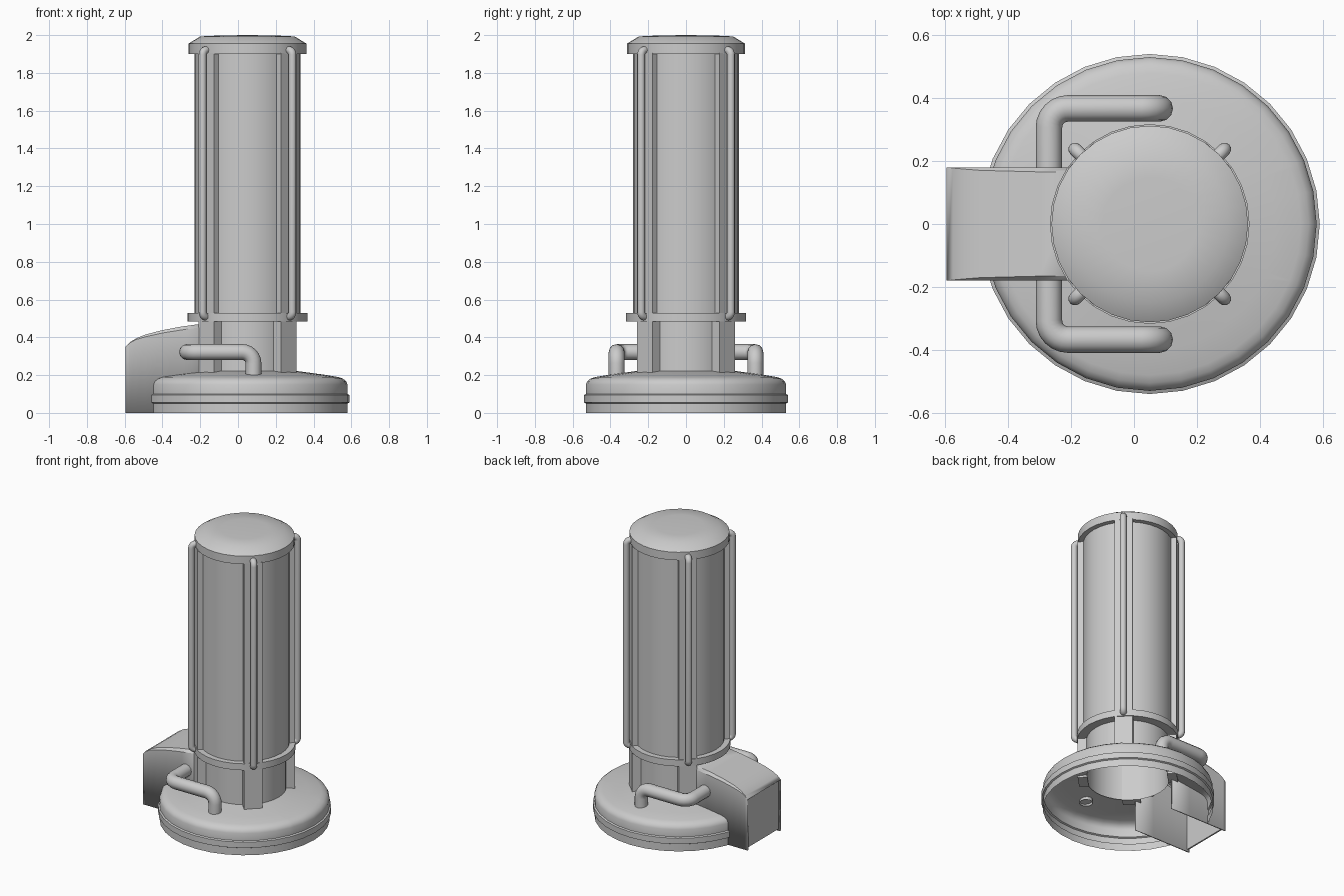
import bpy, bmesh, math
from mathutils import Vector, Matrix

if "Cube" in bpy.data.objects:
    bpy.data.objects.remove(bpy.data.objects["Cube"])

CX = 0.05   # tower axis
SEG = 32


def finish(name, bm, angle=35):
    bmesh.ops.remove_doubles(bm, verts=bm.verts, dist=1e-5)
    bmesh.ops.recalc_face_normals(bm, faces=bm.faces)
    me = bpy.data.meshes.new(name)
    bm.to_mesh(me)
    bm.free()
    ob = bpy.data.objects.new(name, me)
    bpy.context.collection.objects.link(ob)
    smooth(ob, angle)
    return ob


def smooth(ob, angle=35):
    bpy.ops.object.select_all(action='DESELECT')
    ob.select_set(True)
    bpy.context.view_layer.objects.active = ob
    bpy.ops.object.shade_smooth_by_angle(angle=math.radians(angle))


def lathe(profile):
    """Revolve (radius, z) points about the tower axis."""
    bm = bmesh.new()
    verts = [bm.verts.new((CX + r, 0, z)) for r, z in profile]
    edges = [bm.edges.new(p) for p in zip(verts, verts[1:])]
    bmesh.ops.spin(bm, geom=verts + edges, cent=(CX, 0, 0), axis=(0, 0, 1),
                   angle=math.tau, steps=SEG, use_merge=False)
    bmesh.ops.remove_doubles(bm, verts=bm.verts, dist=1e-4)
    return bm


def pipe(name, pts, radius, bend):
    """Round pipe through pts with rounded corners."""
    pts = [Vector(p) for p in pts]
    path = [pts[0]]
    for a, b, c in zip(pts, pts[1:], pts[2:]):
        u, v = (a - b).normalized(), (c - b).normalized()
        for i in range(7):
            t = i / 6 * math.pi / 2
            path.append(b + u * bend * (1 - math.sin(t)) + v * bend * (1 - math.cos(t)))
    path.append(pts[-1])
    cu = bpy.data.curves.new(name, 'CURVE')
    cu.dimensions = '3D'
    cu.bevel_depth = radius
    cu.bevel_resolution = 4
    sp = cu.splines.new('POLY')
    sp.points.add(len(path) - 1)
    for p, co in zip(sp.points, path):
        p.co = (*co, 1)
    ob = bpy.data.objects.new(name, cu)
    bpy.context.collection.objects.link(ob)
    bpy.ops.object.select_all(action='DESELECT')
    ob.select_set(True)
    bpy.context.view_layer.objects.active = ob
    bpy.ops.object.convert(target='MESH')
    smooth(bpy.context.view_layer.objects.active)


# base: hollow domed skirt, cut away where the side housing passes through
bm = lathe([(.53, 0), (.53, .05), (.54, .055), (.54, .095), (.53, .1), (.53, .15),
            (.522, .168), (.505, .182), (.48, .19), (.4, .203), (.26, .222)])
for s in (-1, 1):
    bmesh.ops.bisect_plane(bm, geom=bm.verts[:] + bm.edges[:] + bm.faces[:],
                           plane_co=(0, s * .175, 0), plane_no=(0, 1, 0))
gap = [f for f in bm.faces
       if f.calc_center_median().x < CX and abs(f.calc_center_median().y) < .175]
bmesh.ops.delete(bm, geom=gap, context='FACES')
finish("base", bm)

# tower shell, collar and cap
finish("tower", lathe([(.26, .21), (.26, .5), (.28, .5), (.28, 1.92)]))
finish("collar", lathe([(.25, .485), (.317, .485), (.317, .53), (.25, .53), (.25, .485)]))
finish("cap", lathe([(.26, 1.9), (.312, 1.9), (.312, 1.955), (.25, 1.993),
                     (.15, 1.998), (0, 2.0)]), 40)

# four ribs with a thin pipe in front of each
for k in range(4):
    rot = Matrix.Translation((CX, 0, 0)) @ Matrix.Rotation(math.radians(45 + 90 * k), 4, 'Z')
    bm = bmesh.new()
    bmesh.ops.create_cube(bm, size=1, matrix=rot @ Matrix.Translation((.279, 0, 1.055))
                          @ Matrix.Diagonal((.06, .115, 1.7, 1)))
    finish(f"rib_{k}", bm)
    pipe(f"thin_pipe_{k}", [rot @ Vector(p) for p in
         ((.28, 0, .51), (.336, 0, .51), (.336, 0, 1.92), (.28, 0, 1.92))], .021, .025)

# two thick pipes from the base to the housing
for s, side in ((-1, "front"), (1, "back")):
    pipe(f"{side}_pipe", [(.082, s * .367, .19), (.082, s * .367, .322),
                          (-.27, s * .367, .322), (-.27, s * .16, .322)], .042, .06)

# side housing: open-bottomed hood with tapering chamfers
top = [(-.595, .35, 0), (-.575, .372, .003), (-.54, .395, .007), (-.49, .415, .012),
       (-.4, .438, .015), (-.3, .457, .018), (-.16, .476, .018)]
bm = bmesh.new()
rows = [[bm.verts.new((x, y, z)) for y, z in
         ((-.18, 0), (-.18, h - c), (-.18 + c * .8, h), (.18 - c * .8, h), (.18, h - c), (.18, 0))]
        for x, h, c in top]
for a, b in zip(rows, rows[1:]):
    for i in range(5):
        bm.faces.new((a[i], a[i + 1], b[i + 1], b[i]))
hood = finish("housing", bm, 25)
mod = hood.modifiers.new("thickness", 'SOLIDIFY')
mod.thickness = .01
mod.offset = -1

# recessed end plate of the housing
bm = bmesh.new()
bmesh.ops.create_cube(bm, size=1, matrix=Matrix.Translation((-.58, 0, .18))
                      @ Matrix.Diagonal((.01, .345, .345, 1)))
bmesh.ops.translate(bm, verts=bm.verts, vec=(0, 0, .005))
finish("end_plate", bm)
